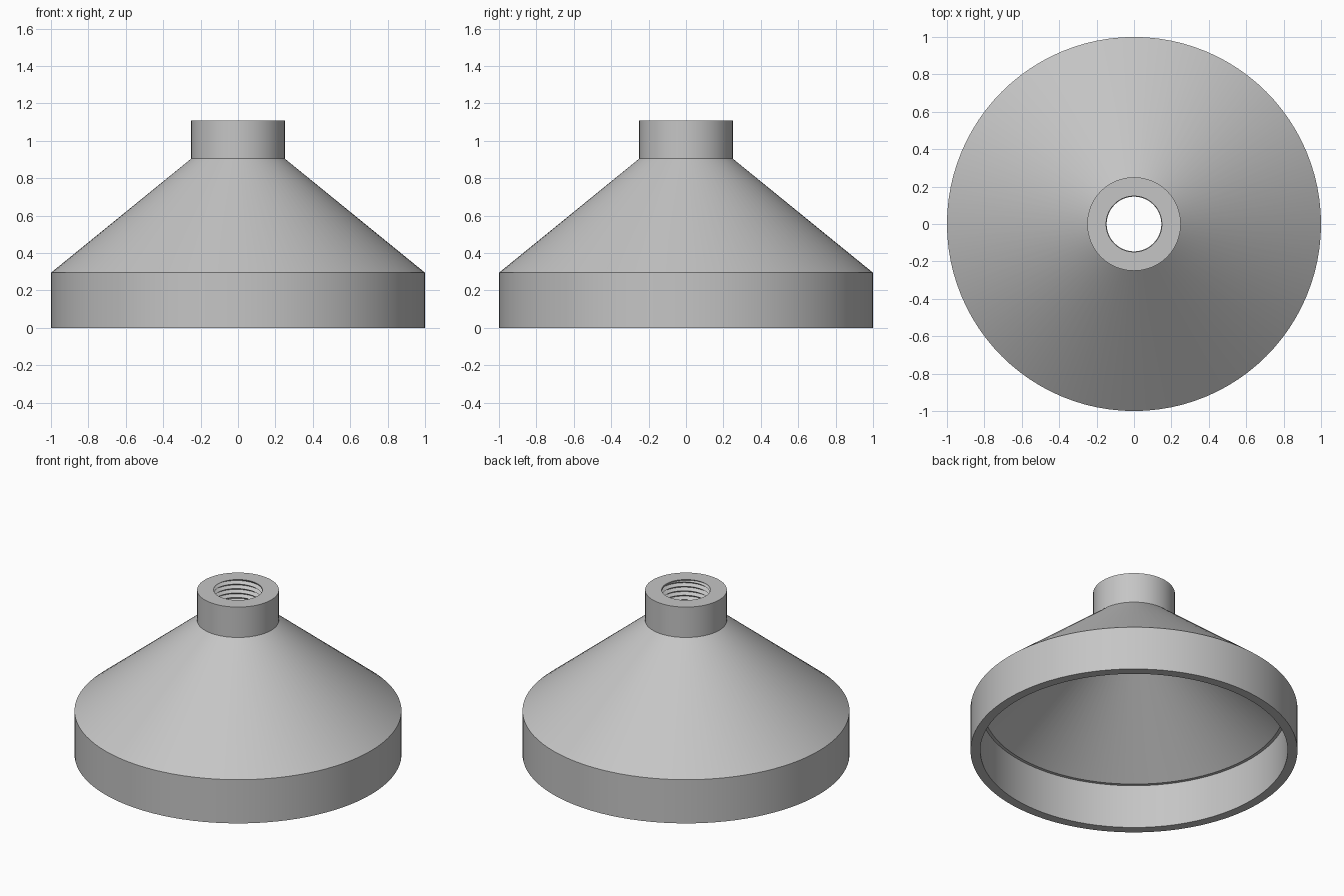
import bpy
import bmesh
import math

if "Cube" in bpy.data.objects:
    bpy.data.objects.remove(bpy.data.objects["Cube"], do_unlink=True)

SEGMENTS = 96
TOP, NECK_BASE, SKIRT_TOP = 1.11, 0.905, 0.295
BORE, CREST, ROOT, PITCH = 0.149, 0.146, 0.166, 0.03

grey = bpy.data.materials.new("metal grey")
grey.use_nodes = True
color = (0.56, 0.56, 0.56, 1)
grey.diffuse_color = color
grey.node_tree.nodes["Principled BSDF"].inputs["Base Color"].default_value = color


def thread_column(turn):
    """Radius and height down the bore at one angle, following the helix."""
    low, high = NECK_BASE + 0.005, TOP - 0.008
    points = [(BORE, TOP)]
    for k in range(20, -5, -1):
        z = min(max(NECK_BASE + PITCH * (k / 2 + turn), low), high)
        phase = ((z - NECK_BASE) / PITCH - turn) % 1
        points.append((CREST + (ROOT - CREST) * abs(2 * phase - 1), z))
    return points + [(BORE, NECK_BASE - 0.02)]


# Wall profile: inside of the skirt, around the outside, to the bore
shell = [
    (BORE, NECK_BASE - 0.02), (0.92, SKIRT_TOP), (0.94, SKIRT_TOP),
    (0.94, 0), (1, 0), (1, SKIRT_TOP),
    (0.25, NECK_BASE), (0.25, TOP), (BORE, TOP),
]

bm = bmesh.new()
columns = []
for i in range(SEGMENTS + 1):
    a = math.tau * i / SEGMENTS
    profile = shell + thread_column(i / SEGMENTS)
    columns.append([bm.verts.new((r * math.cos(a), r * math.sin(a), z))
                    for r, z in profile])
for left, right in zip(columns, columns[1:]):
    for j in range(len(left) - 1):
        bm.faces.new((left[j], left[j + 1], right[j + 1], right[j]))

# Close the seam and collapse the clipped thread ends
bmesh.ops.remove_doubles(bm, verts=bm.verts, dist=0.00005)
bmesh.ops.dissolve_degenerate(bm, edges=bm.edges, dist=0.00005)
bmesh.ops.recalc_face_normals(bm, faces=bm.faces)

mesh = bpy.data.meshes.new("threaded_funnel_cover")
bm.to_mesh(mesh)
bm.free()
mesh.materials.append(grey)
cover = bpy.data.objects.new("threaded_funnel_cover", mesh)
bpy.context.collection.objects.link(cover)

bpy.ops.object.select_all(action="DESELECT")
cover.select_set(True)
bpy.context.view_layer.objects.active = cover
bpy.ops.object.shade_smooth_by_angle(angle=math.radians(30))
